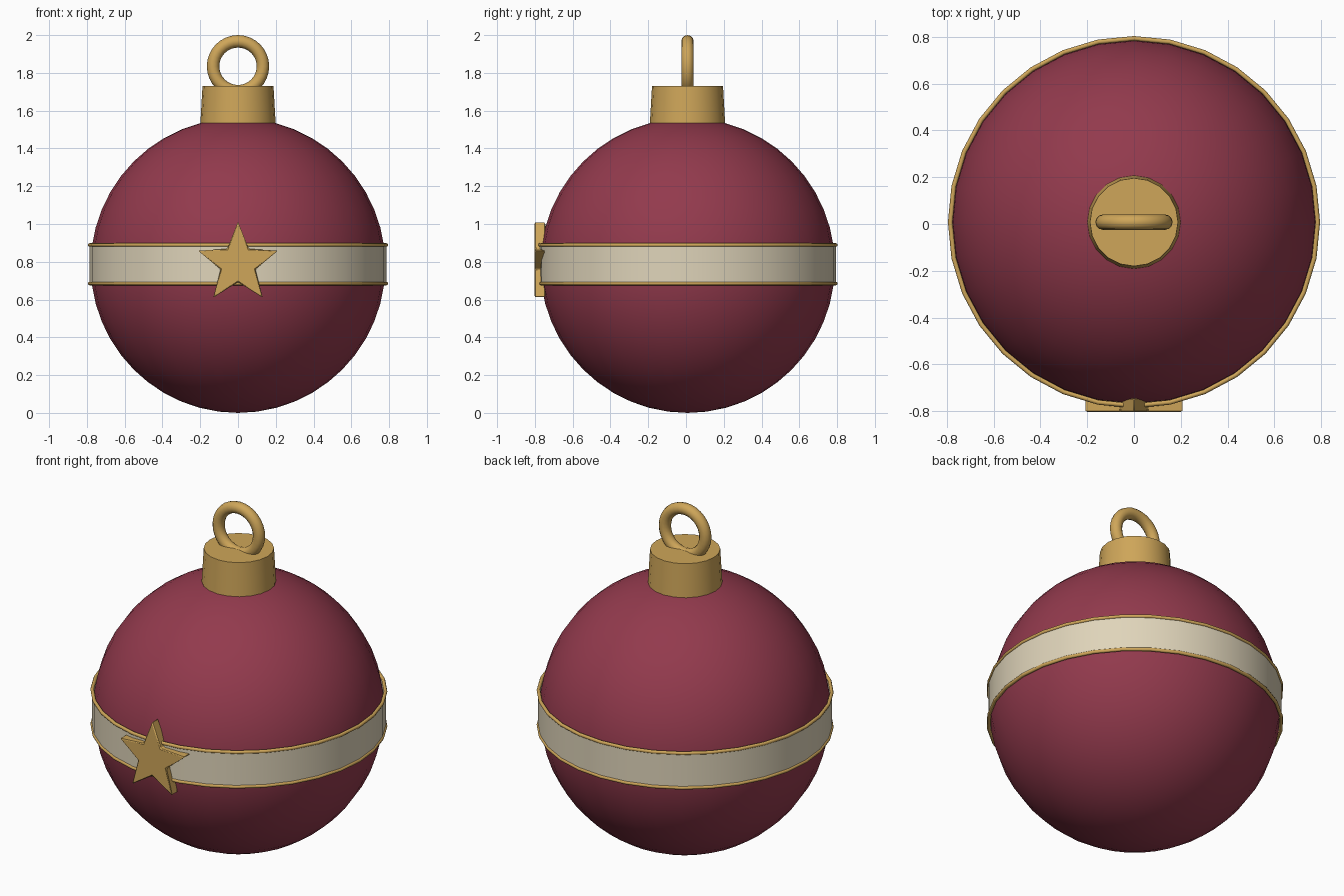
import bpy
import math

cube = bpy.data.objects.get("Cube")
if cube:
    bpy.data.objects.remove(cube, do_unlink=True)

CY = 0.008      # depth of the ball axis
BALL_Z = 0.78   # height of the ball centre


def make_material(name, rgb):
    mat = bpy.data.materials.new(name)
    mat.use_nodes = True
    mat.diffuse_color = (*rgb, 1)
    mat.node_tree.nodes["Principled BSDF"].inputs["Base Color"].default_value = (*rgb, 1)
    return mat


red = make_material("deep red", (0.29, 0.042, 0.074))
gold = make_material("gold", (0.62, 0.38, 0.10))
cream = make_material("cream", (0.74, 0.66, 0.49))


def finish(name, mat, angle=40):
    obj = bpy.context.object
    obj.name = obj.data.name = name
    obj.data.materials.append(mat)
    bpy.ops.object.shade_smooth_by_angle(angle=math.radians(angle))
    return obj


def add_mesh(name, verts, faces, mat):
    mesh = bpy.data.meshes.new(name)
    mesh.from_pydata(verts, [], faces)
    obj = bpy.data.objects.new(name, mesh)
    bpy.context.collection.objects.link(obj)
    bpy.ops.object.select_all(action="DESELECT")
    obj.select_set(True)
    bpy.context.view_layer.objects.active = obj
    return finish(name, mat)


# Ball
bpy.ops.mesh.primitive_uv_sphere_add(segments=32, ring_count=24, radius=BALL_Z,
                                     location=(0, CY, BALL_Z))
finish("ball", red)

# Band around the middle
bpy.ops.mesh.primitive_cylinder_add(vertices=32, radius=0.787, depth=0.205,
                                    end_fill_type="NOTHING", location=(0, CY, 0.787))
finish("band", cream)

# Trim on both edges of the band
for name, z in (("upper_trim", 0.889), ("lower_trim", 0.685)):
    bpy.ops.mesh.primitive_torus_add(major_segments=32, minor_segments=8, major_radius=0.785,
                                     minor_radius=0.01, location=(0, CY, z))
    finish(name, gold, 60)

# Tapered cap
bpy.ops.mesh.primitive_cone_add(vertices=20, radius1=0.2, radius2=0.188, depth=0.21,
                                location=(0, CY, 1.625))
finish("cap", gold)

# Hanging loop
bpy.ops.mesh.primitive_torus_add(major_segments=32, minor_segments=12, major_radius=0.132,
                                 minor_radius=0.033, location=(0, CY, 1.835),
                                 rotation=(math.pi / 2, 0, 0))
finish("hanging_loop", gold, 60)

# Five-pointed star on the front
outline = []
for i in range(10):
    radius = 0.097 if i % 2 else 0.222
    a = math.pi / 2 + i * math.pi / 5
    outline.append((radius * math.cos(a), 0.79 + radius * math.sin(a)))
star_verts = [(x, y, z) for y in (-0.803, -0.745) for x, z in outline]
star_faces = [tuple(range(10)), tuple(reversed(range(10, 20)))]
star_faces += [(i, i + 10, (i + 1) % 10 + 10, (i + 1) % 10) for i in range(10)]
star = add_mesh("star", star_verts, star_faces, gold)
bevel = star.modifiers.new("soft_edges", "BEVEL")
bevel.width = 0.005
bevel.segments = 1
